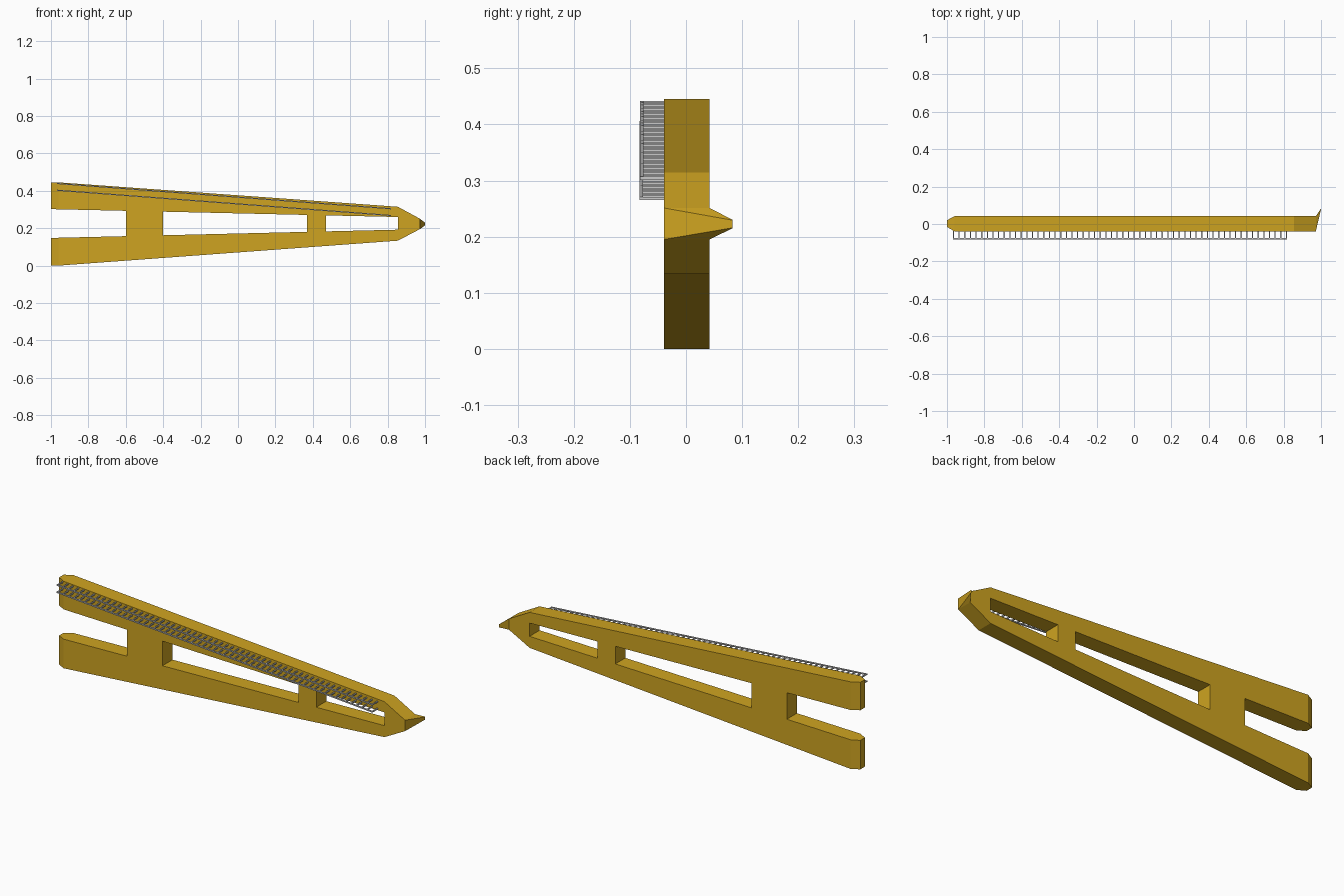
import bpy, bmesh
from mathutils import Vector, Matrix

if "Cube" in bpy.data.objects:
    bpy.data.objects.remove(bpy.data.objects["Cube"])

yellow = bpy.data.materials.new("yellow_paint")
yellow.diffuse_color = (0.62, 0.37, 0.015, 1)
yellow.use_nodes = True
yellow.node_tree.nodes["Principled BSDF"].inputs["Base Color"].default_value = yellow.diffuse_color


def finish(bm, name, mat=None):
    bmesh.ops.recalc_face_normals(bm, faces=bm.faces)
    me = bpy.data.meshes.new(name)
    bm.to_mesh(me)
    bm.free()
    ob = bpy.data.objects.new(name, me)
    bpy.context.collection.objects.link(ob)
    if mat:
        me.materials.append(mat)
    return ob


def lerp(a, b, t):
    return a + (b - a) * t


def beam_levels(x):
    # four heights across the frame: bottom, slot bottom, slot top, top
    t = (x + 1) / 1.85
    return [lerp(0, 0.133, max(0, (x + 0.96) / 1.81)), lerp(0.148, 0.192, t),
            lerp(0.302, 0.260, t), lerp(0.445, 0.315, max(0, (x + 0.96) / 1.81))]


# Slotted tapering frame: stations along x with y range and heights
Y0, Y1 = -0.039, 0.042
stations = [(-1.0, -0.016, 0.02, beam_levels(-1.0))]
stations += [(x, Y0, Y1, beam_levels(x)) for x in (-0.96, -0.6, -0.4, 0.37, 0.47, 0.855)]
stations += [(0.972, Y0, Y1, [0.195, 0.213, 0.232, 0.251]),
             (1.0, 0.079, 0.083, [0.215, 0.220, 0.225, 0.230])]
bridged = {2, 4, 6, 7}          # spans where the slot is closed by a brace or the nose

bm = bmesh.new()
grid = [[[bm.verts.new((x, y, z)) for y in (a, b)] for z in zs] for x, a, b, zs in stations]
faces = {}
for i in range(len(stations) - 1):
    for j in range(3):
        if j == 1 and i not in bridged:
            continue
        c = [grid[i + di][j + dj][k] for di in (0, 1) for dj in (0, 1) for k in (0, 1)]
        for q in ((0, 1, 3, 2), (4, 5, 7, 6), (0, 1, 5, 4), (2, 3, 7, 6), (0, 2, 6, 4), (1, 3, 7, 5)):
            vs = [c[n] for n in q]
            key = frozenset(vs)
            if key in faces:
                del faces[key]   # shared inner wall
            else:
                faces[key] = vs
for vs in faces.values():
    bm.faces.new(vs)
bmesh.ops.delete(bm, geom=[v for v in bm.verts if not v.link_faces], context='VERTS')
finish(bm, "slotted_frame", yellow)


def bar(bm, p, q, w):
    # thin square bar between two points
    p, q = Vector(p), Vector(q)
    d = q - p
    m = (Matrix.Translation((p + q) / 2) @ d.to_track_quat('X', 'Z').to_matrix().to_4x4()
         @ Matrix.Diagonal((d.length, w, w, 1)))
    bmesh.ops.create_cube(bm, size=1, matrix=m)


# Two rows of rungs with an outer rail on the front of the upper beam
RUNGS = 60
for name, za, zb, y in (("upper_rung_row", 0.439, 0.304, -0.079),
                        ("lower_rung_row", 0.403, 0.268, -0.080)):
    bm = bmesh.new()
    bar(bm, (-0.968, y, za), (0.818, y, zb), 0.006)
    for n in range(RUNGS):
        t = n / (RUNGS - 1)
        x, z = lerp(-0.965, 0.815, t), lerp(za, zb, t)
        bar(bm, (x, y, z), (x, Y0 + 0.004, z), 0.006)
    finish(bm, name)
